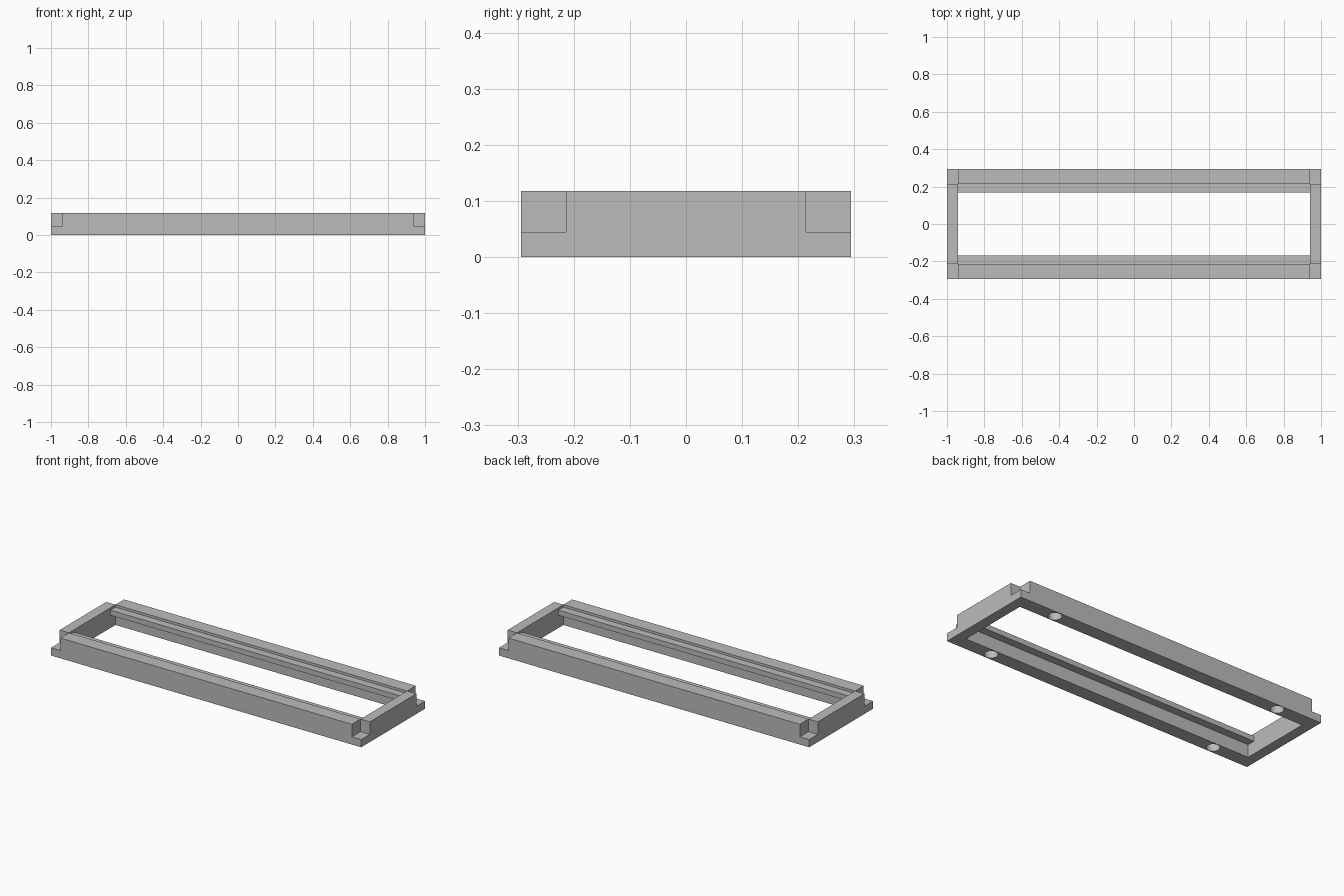
import bpy
import bmesh
from mathutils import Matrix

cube = bpy.data.objects.get("Cube")
if cube:
    bpy.data.objects.remove(cube, do_unlink=True)

# Overall sizes
HALF_X, HALF_Y, TOP = 1.0, 0.294, 0.118
IN_X, IN_Y = 0.94, 0.214            # inner opening
STEP = 0.045                        # height of the corner notches
LIP_Y, LIP_LOW, LIP_HIGH = 0.168, 0.074, 0.104
HOLE_X, HOLE_R, HOLE_DEPTH = 0.74, 0.036, 0.06

grey = bpy.data.materials.new("plain_grey")
grey.use_nodes = True
grey.diffuse_color = (0.5, 0.5, 0.5, 1)
grey.node_tree.nodes["Principled BSDF"].inputs["Base Color"].default_value = (0.5, 0.5, 0.5, 1)


def make_object(name, bm):
    bmesh.ops.recalc_face_normals(bm, faces=bm.faces)
    mesh = bpy.data.meshes.new(name)
    bm.to_mesh(mesh)
    bm.free()
    mesh.materials.append(grey)
    obj = bpy.data.objects.new(name, mesh)
    bpy.context.collection.objects.link(obj)
    return obj


def extrude_profile(name, profile, x0, x1):
    """Extrude a closed y-z profile along x."""
    bm = bmesh.new()
    face = bm.faces.new([bm.verts.new((x0, y, z)) for y, z in profile])
    grown = bmesh.ops.extrude_face_region(bm, geom=[face])["geom"]
    moved = [v for v in grown if isinstance(v, bmesh.types.BMVert)]
    bmesh.ops.translate(bm, verts=moved, vec=(x1 - x0, 0, 0))
    return make_object(name, bm)


# Round blind holes in the underside
bm = bmesh.new()
for sx in (-1, 1):
    for sy in (-1, 1):
        place = Matrix.Translation((sx * HOLE_X, sy * (IN_Y + HALF_Y) / 2, 0))
        bmesh.ops.create_cone(bm, cap_ends=True, segments=32, radius1=HOLE_R,
                              radius2=HOLE_R, depth=2 * HOLE_DEPTH, matrix=place)
cutter = make_object("hole_cutter", bm)
cutter.hide_render = True

# Long rails with an inner lip
for side, s in (("front", -1), ("back", 1)):
    profile = [(HALF_Y, 0), (HALF_Y, TOP), (IN_Y, TOP), (IN_Y, LIP_HIGH),
               (LIP_Y, LIP_HIGH), (LIP_Y, LIP_LOW), (IN_Y, LIP_LOW), (IN_Y, 0)]
    rail = extrude_profile(side + "_rail", [(s * y, z) for y, z in profile], -IN_X, IN_X)
    cut = rail.modifiers.new("holes", "BOOLEAN")
    cut.operation = "DIFFERENCE"
    cut.solver = "EXACT"
    cut.object = cutter
    bpy.ops.object.select_all(action="DESELECT")
    bpy.context.view_layer.objects.active = rail
    rail.select_set(True)
    bpy.ops.object.modifier_apply(modifier=cut.name)
    bpy.ops.object.shade_smooth_by_angle()

bpy.data.objects.remove(cutter, do_unlink=True)

# End rails with stepped corners
half = [(HALF_Y, 0), (HALF_Y, STEP), (IN_Y, STEP), (IN_Y, TOP)]
stepped = half + [(-y, z) for y, z in reversed(half)]
for side, s in (("left", 1), ("right", -1)):
    extrude_profile(side + "_end_rail", stepped, s * IN_X, s * HALF_X)
